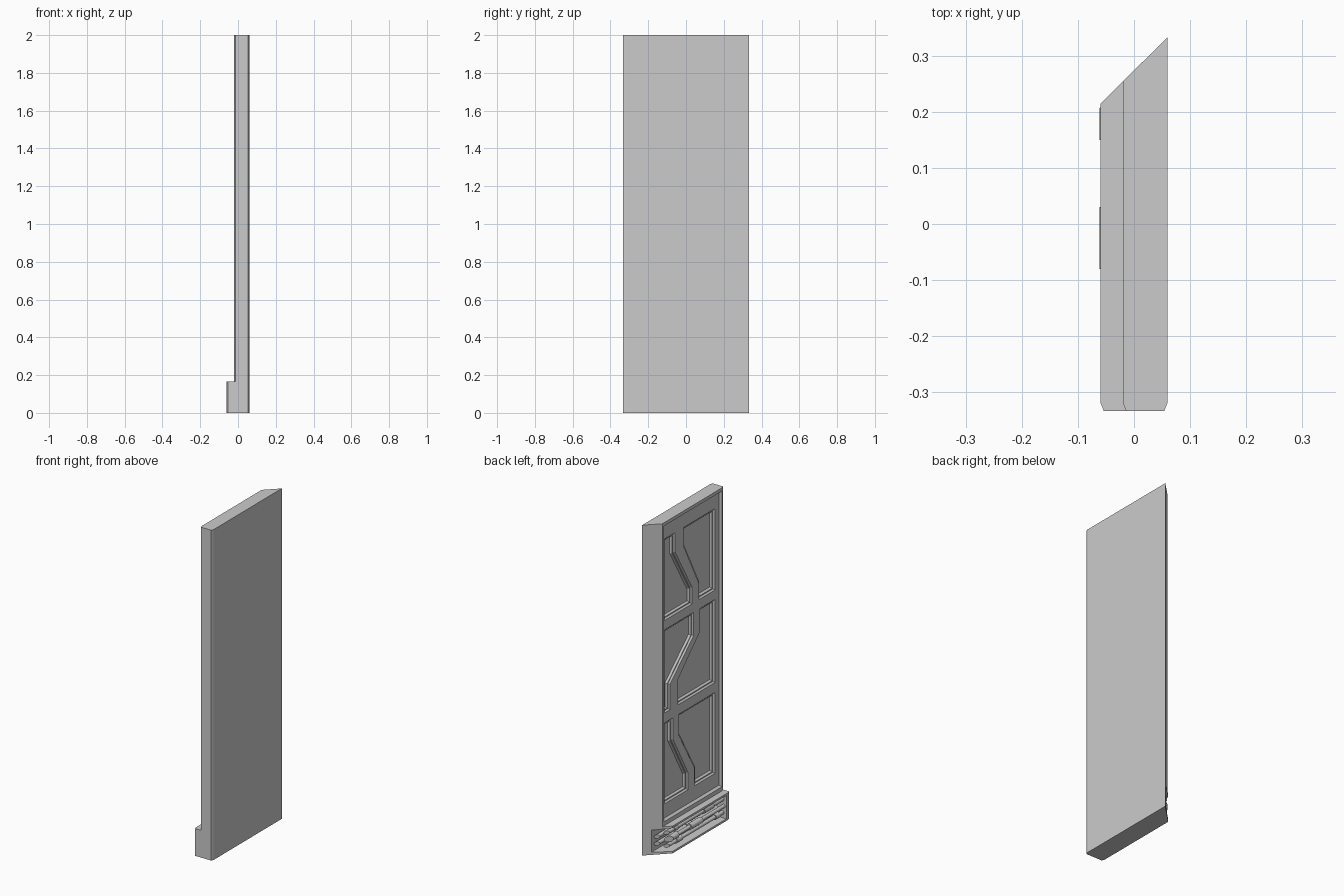
import bpy, bmesh, math
from mathutils import Vector, Matrix

if "Cube" in bpy.data.objects:
    bpy.data.objects.remove(bpy.data.objects["Cube"])

MITRE = 0.274  # mitred end follows y = x + MITRE


def to_object(bm, name):
    bmesh.ops.recalc_face_normals(bm, faces=bm.faces)
    me = bpy.data.meshes.new(name)
    bm.to_mesh(me)
    bm.free()
    ob = bpy.data.objects.new(name, me)
    bpy.context.collection.objects.link(ob)
    return ob


def loft(bm, rings):
    """Closed solid through a list of equal-length point rings."""
    vs = [[bm.verts.new(p) for p in r] for r in rings]
    n = len(vs[0])
    for a, b in zip(vs, vs[1:]):
        for i in range(n):
            j = (i + 1) % n
            bm.faces.new((a[i], a[j], b[j], b[i]))
    bm.faces.new(vs[0][::-1])
    bm.faces.new(vs[-1])


def inset(pts, d):
    """Mitred inward offset of a counter-clockwise outline."""
    out = []
    for i, p in enumerate(pts):
        p = Vector(p)
        a = (p - Vector(pts[i - 1])).normalized()
        b = (Vector(pts[(i + 1) % len(pts)]) - p).normalized()
        na, nb = Vector((-a.y, a.x)), Vector((-b.y, b.x))
        out.append(p + (na + nb) * d / (1 + na.dot(nb)))
    return out


def recess(bm, outline, levels):
    """Stepped cutter: outline in (y, z), levels of (x, inset)."""
    loft(bm, [[(x, p[0], p[1]) for p in inset(outline, d)] for x, d in levels])


def slab(name, x0, z0, z1):
    """Upright slab with a mitred back end and chamfered front end."""
    x1, y0 = 0.06, -0.333
    prof = [(x0, x0 + MITRE), (x0, -0.318), (x0 + 0.006, y0),
            (x1 - 0.006, y0), (x1, -0.318), (x1, 0.333)]
    bm = bmesh.new()
    loft(bm, [[(x, y, z) for x, y in prof] for z in (z0, z1)])
    return to_object(bm, name)


def cut(ob, bm):
    cutter = to_object(bm, "cutter")
    cutter.hide_render = True
    m = ob.modifiers.new("cut", 'BOOLEAN')
    m.operation, m.solver, m.object = 'DIFFERENCE', 'EXACT', cutter
    bpy.context.view_layer.objects.active = ob
    bpy.ops.object.modifier_apply(modifier=m.name)
    bpy.data.objects.remove(cutter)


# Wall slab with a shallow sunken field
wall = slab("wall_panel", -0.02, 0.165, 2.0)
bm = bmesh.new()
recess(bm, [(-0.315, 0.19), (0.238, 0.19), (0.238, 1.98), (-0.315, 1.98)],
       [(-0.05, 0), (-0.02, 0), (-0.006, 0.01)])
cut(wall, bm)

# Three rows of paired panels split by a zig-zag rib
R, L = -0.268, 0.215
# z bottom, lower kink, upper kink, top; rib edges (right, left) at bottom and top
rows = [(0.285, 0.39, 0.645, 0.775, (-0.075, -0.01), (0.075, 0.133)),
        (0.835, 0.99, 1.198, 1.338, (0.085, 0.161), (-0.125, -0.065)),
        (1.395, 1.495, 1.772, 1.888, (-0.115, -0.05), (0.03, 0.114))]
levels = [(-0.05, 0), (-0.006, 0), (0.003, 0.008), (0.003, 0.014), (0.014, 0.022)]
bm = bmesh.new()
for z0, za, zb, z1, lo, hi in rows:
    recess(bm, [(R, z0), (lo[0], z0), (lo[0], za), (hi[0], zb), (hi[0], z1), (R, z1)], levels)
    recess(bm, [(lo[1], z0), (L, z0), (L, z1), (hi[1], z1), (hi[1], zb), (lo[1], za)], levels)
cut(wall, bm)

# Skirting base with a service trough open at the mitred end
base = slab("skirting_base", -0.06, 0.0, 0.165)
bm = bmesh.new()
recess(bm, [(-0.3, 0.012), (0.5, 0.012), (0.5, 0.153), (-0.3, 0.153)],
       [(-0.1, 0), (-0.06, 0), (0.024, 0.004)])
cut(base, bm)


def pipe(name, x, z, r, sleeves, y0=-0.302, sides=12):
    """Pipe along y with thicker sleeves, trimmed to the mitre."""
    bm = bmesh.new()
    for a, b, rad in [(y0, 0.45, r)] + sleeves:
        mat = Matrix.Translation((x, (a + b) / 2, z)) @ Matrix.Rotation(math.pi / 2, 4, 'X')
        bmesh.ops.create_cone(bm, cap_ends=True, segments=sides, radius1=rad,
                              radius2=rad, depth=b - a, matrix=mat)
    geom = bm.verts[:] + bm.edges[:] + bm.faces[:]
    res = bmesh.ops.bisect_plane(bm, geom=geom, plane_co=(0, MITRE - 0.006, 0),
                                 plane_no=(-1, 1, 0), clear_outer=True)
    edges = [e for e in res["geom_cut"] if isinstance(e, bmesh.types.BMEdge)]
    bmesh.ops.holes_fill(bm, edges=edges, sides=0)
    ob = to_object(bm, name)
    for o in bpy.context.selected_objects:
        o.select_set(False)
    ob.select_set(True)
    bpy.context.view_layer.objects.active = ob
    bpy.ops.object.shade_smooth_by_angle(angle=math.radians(40))


# Pipes in the trough
pipe("upper_pipe", -0.034, 0.126, 0.012, [(-0.2, -0.11, 0.018), (0.14, 0.175, 0.017)])
pipe("middle_pipe", -0.043, 0.086, 0.011, [(-0.08, 0.03, 0.0185), (0.15, 0.45, 0.0185)])
pipe("lower_pipe", -0.034, 0.046, 0.012, [(0.1, 0.15, 0.017), (-0.26, -0.22, 0.017)])
for i, z in enumerate((0.106, 0.064)):
    pipe(f"rear_pipe_{i + 1}", 0.004, z, 0.012, [(-0.05, 0.0, 0.017)])
